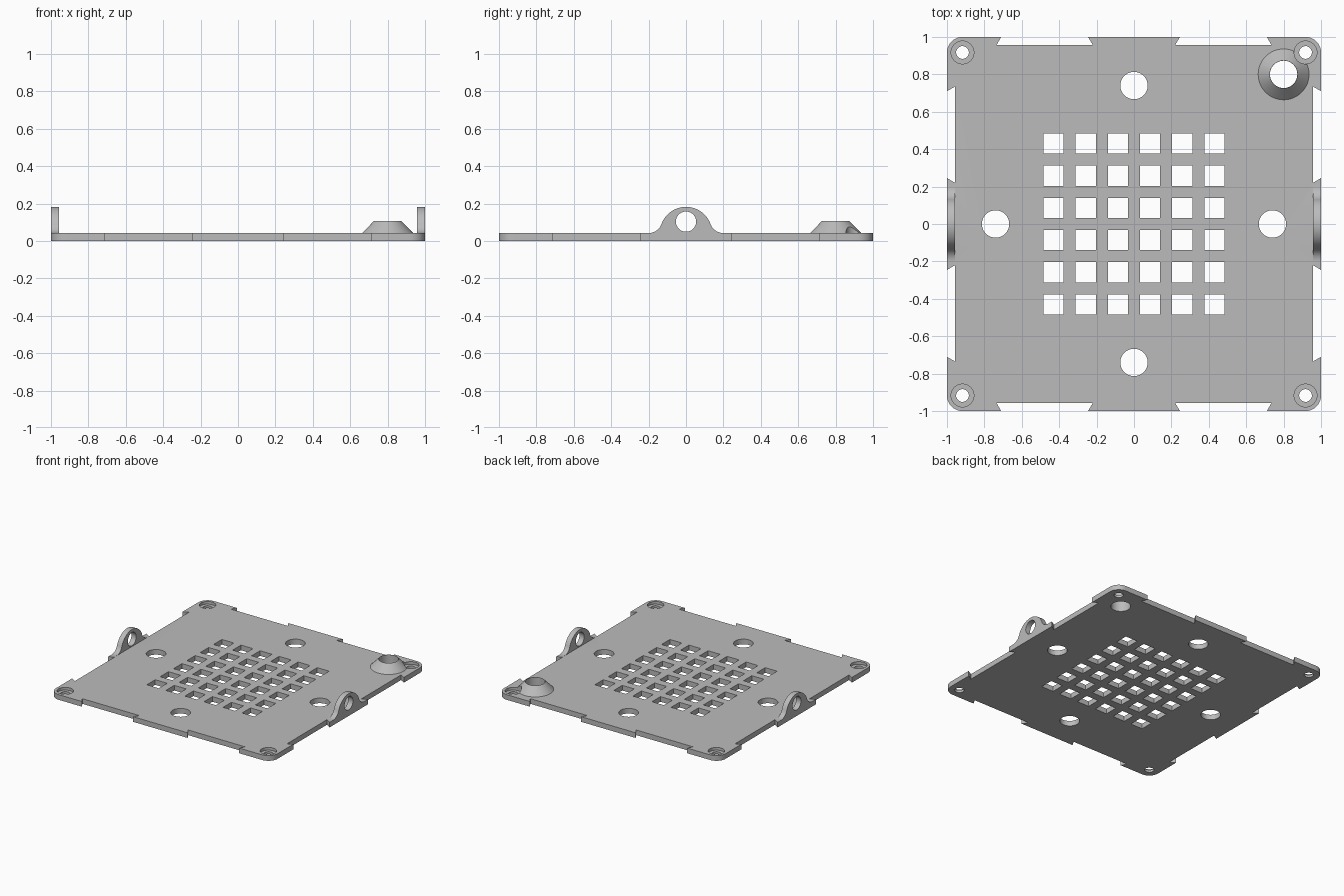
import bpy
import bmesh
from math import sin, cos, pi, atan2, radians
from mathutils import Matrix, Vector

cube = bpy.data.objects.get("Cube")
if cube:
    bpy.data.objects.remove(cube, do_unlink=True)

THICK = 0.042    # plate thickness
RECESS = 0.957   # bottom of the edge notches
CORNER = 0.917   # corner hole centre
HOLE = 0.073     # large hole radius

grey = bpy.data.materials.new("plain grey")
grey.use_nodes = True
grey.diffuse_color = (0.5, 0.5, 0.5, 1)
grey.node_tree.nodes["Principled BSDF"].inputs["Base Color"].default_value = (0.5, 0.5, 0.5, 1)


def make_object(name, bm):
    bmesh.ops.recalc_face_normals(bm, faces=bm.faces)
    mesh = bpy.data.meshes.new(name)
    bm.to_mesh(mesh)
    bm.free()
    mesh.materials.append(grey)
    obj = bpy.data.objects.new(name, mesh)
    bpy.context.collection.objects.link(obj)
    return obj


def prism(name, points, offset):
    """Extrude a closed 3D outline along an offset."""
    bm = bmesh.new()
    face = bm.faces.new([bm.verts.new(p) for p in points])
    side = bmesh.ops.extrude_face_region(bm, geom=[face])["geom"]
    verts = [v for v in side if isinstance(v, bmesh.types.BMVert)]
    bmesh.ops.translate(bm, verts=verts, vec=offset)
    return make_object(name, bm)


def cylinders(name, centres, r1, r2, low, high, turn=Matrix()):
    bm = bmesh.new()
    for x, y in centres:
        place = Matrix.Translation((x, y, (low + high) / 2))
        bmesh.ops.create_cone(bm, cap_ends=True, segments=64, radius1=r1, radius2=r2,
                              depth=high - low, matrix=turn @ place)
    return make_object(name, bm)


def boolean(target, tool, operation="DIFFERENCE"):
    mod = target.modifiers.new("boolean", "BOOLEAN")
    mod.operation, mod.solver, mod.object = operation, "EXACT", tool
    bpy.context.view_layer.objects.active = target
    bpy.ops.object.modifier_apply(modifier=mod.name)
    bpy.data.objects.remove(tool, do_unlink=True)


def arc(cx, cy, r, start, end, steps):
    return [(cx + r * cos(start + (end - start) * i / steps),
             cy + r * sin(start + (end - start) * i / steps)) for i in range(steps + 1)]


# Plate outline: one edge with dovetail tabs plus a rounded corner, turned four times
edge = [(0.71, 1), (0.735, RECESS), (0.22, RECESS), (0.246, 1)]
edge += [(-x, y) for x, y in reversed(edge)]
edge = arc(CORNER, CORNER, 1 - CORNER, 0, pi / 2, 10) + edge
outline = []
for quarter in range(4):
    turn = Matrix.Rotation(quarter * pi / 2, 3, "Z")
    outline += [turn @ Vector((x, y, 0)) for x, y in edge]
plate = prism("vented_plate", outline, (0, 0, THICK))

# Tapered collar around the cable hole
collar = cylinders("collar", [(0.8, 0.8)], 0.136, HOLE + 0.001, THICK, 0.106)
boolean(plate, collar, "UNION")

# Vent grid
bm = bmesh.new()
for i in range(6):
    for j in range(6):
        place = Matrix.Translation(((i - 2.5) * 0.172, (j - 2.5) * 0.172, 0))
        bmesh.ops.create_cube(bm, size=1, matrix=place @ Matrix.Diagonal((0.108, 0.108, 0.4, 1)))
boolean(plate, make_object("vent_cutter", bm))

# Round holes, counterbored corner screw holes
large = [(0.74, 0), (-0.74, 0), (0, 0.74), (0, -0.74), (0.8, 0.8)]
corners = [(sx * CORNER, sy * CORNER) for sx in (-1, 1) for sy in (-1, 1)]
boolean(plate, cylinders("hole_cutter", large, HOLE, HOLE, -0.2, 0.3))
boolean(plate, cylinders("counterbore_cutter", corners, 0.061, 0.061, 0.02, 0.3))
boolean(plate, cylinders("screw_cutter", corners, 0.034, 0.034, -0.2, 0.3))

# Side lugs: domed ear with flared feet and a cross hole
DOME, FLARE, FOOT = 0.14, 0.073, 0.2
tangent = atan2(FLARE, FOOT)
foot = arc(FOOT, THICK + FLARE, FLARE, -pi / 2, tangent - pi, 10)
dome = arc(0, THICK, DOME, tangent, pi - tangent, 32)
profile = foot + dome[1:-1] + [(-y, z) for y, z in reversed(foot)]
profile = profile + [(-FOOT, THICK - 0.01), (FOOT, THICK - 0.01)]
lugs = []
for name, x in (("left_lug", RECESS), ("right_lug", -1)):
    lug = prism(name, [(x, y, z) for y, z in profile], (1 - RECESS, 0, 0))
    cross = cylinders("cross_cutter", [(-0.103, 0)], 0.054, 0.054, -2, 2,
                      Matrix.Rotation(pi / 2, 4, "Y"))
    boolean(lug, cross)
    lugs.append(lug)
for lug in lugs:
    boolean(plate, lug, "UNION")

# Smooth round surfaces, keep the edges sharp
bpy.ops.object.select_all(action="DESELECT")
plate.select_set(True)
bpy.context.view_layer.objects.active = plate
bpy.ops.object.shade_smooth_by_angle(angle=radians(30))
